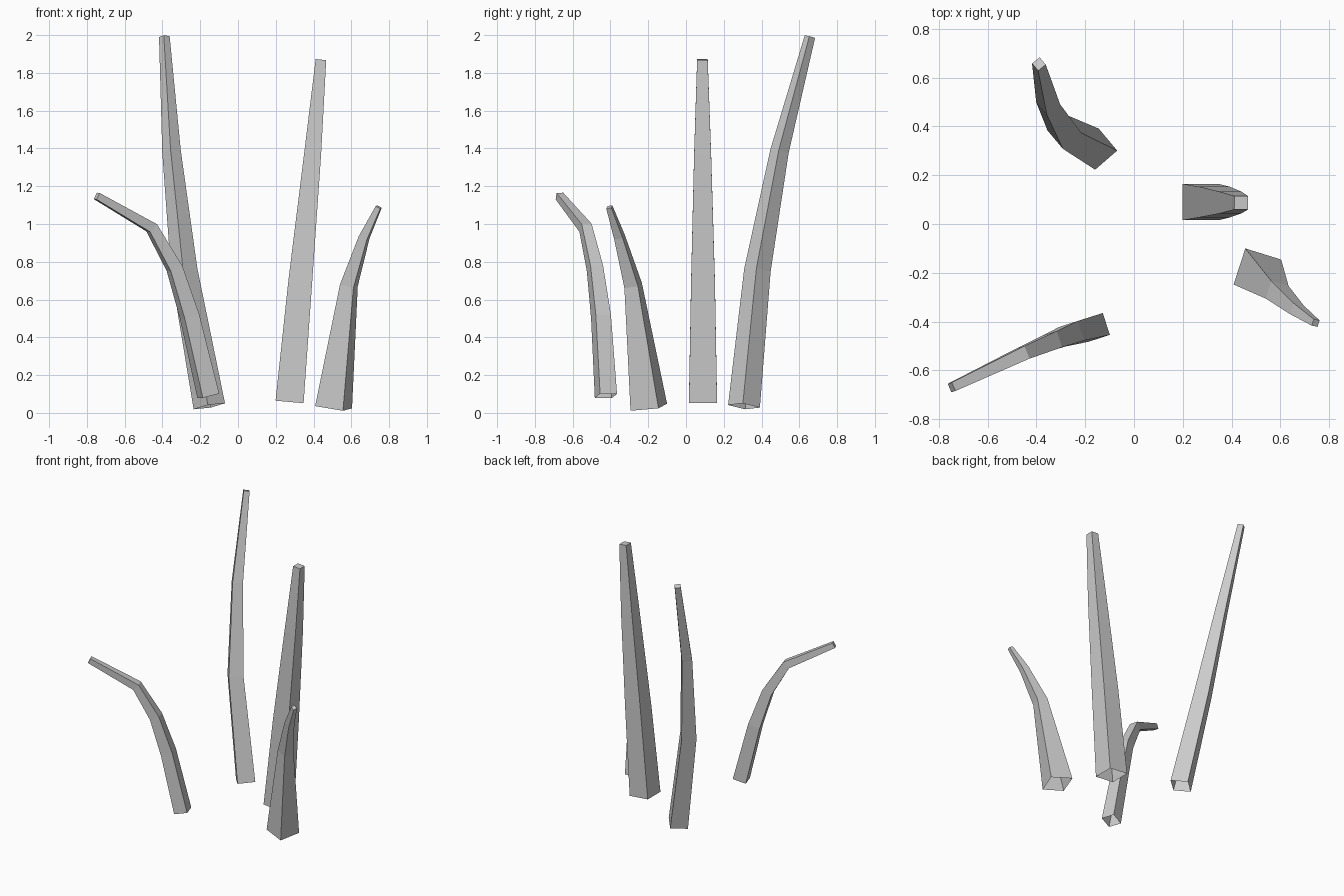
import bpy
import bmesh
from math import cos, sin, radians
from mathutils import Vector

cube = bpy.data.objects.get("Cube")
if cube:
    bpy.data.objects.remove(cube, do_unlink=True)

# One plain grey for every stalk
grey = bpy.data.materials.new("light_grey")
grey.use_nodes = True
colour = (0.6, 0.6, 0.6, 1)
grey.diffuse_color = colour
grey.node_tree.nodes["Principled BSDF"].inputs["Base Color"].default_value = colour


def path_direction(points, index):
    """Average direction of the segments meeting at a path point."""
    total = Vector()
    if index > 0:
        total += (points[index] - points[index - 1]).normalized()
    if index < len(points) - 1:
        total += (points[index + 1] - points[index]).normalized()
    return total.normalized()


def make_stalk(name, heading, stations):
    """Sweep a tapering square along a path; open at the root, capped at the tip."""
    points = [Vector(station[:3]) for station in stations]
    angle = radians(heading)
    axis = Vector((cos(angle), sin(angle), 0))
    bm = bmesh.new()
    rings = []
    for index, station in enumerate(stations):
        along = path_direction(points, index)
        side = (axis - along * axis.dot(along)).normalized()
        across = along.cross(side)
        half = station[3]
        corners = ((1, 1), (-1, 1), (-1, -1), (1, -1))
        rings.append([bm.verts.new(points[index] + half * (side * a + across * b))
                      for a, b in corners])
    for lower, upper in zip(rings, rings[1:]):
        for k in range(4):
            n = (k + 1) % 4
            bm.faces.new((lower[k], lower[n], upper[n], upper[k]))
    bm.faces.new(rings[-1])
    mesh = bpy.data.meshes.new(name)
    bm.to_mesh(mesh)
    bm.free()
    mesh.materials.append(grey)
    stalk = bpy.data.objects.new(name, mesh)
    bpy.context.collection.objects.link(stalk)
    return stalk


# Each station: x, y, z of the centre, then half the width of the square
make_stalk("straight_stalk", 90, [
    (0.273, 0.09, 0.058, 0.0745),
    (0.33, 0.09, 0.7, 0.063),
    (0.395, 0.088, 1.37, 0.045),
    (0.439, 0.087, 1.87, 0.028),
])
make_stalk("tall_back_stalk", 40, [
    (-0.152, 0.307, 0.035, 0.06),
    (-0.285, 0.378, 0.755, 0.05),
    (-0.352, 0.495, 1.385, 0.035),
    (-0.39, 0.656, 1.992, 0.02),
])
make_stalk("bent_front_stalk", -72, [
    (-0.157, -0.424, 0.09, 0.047),
    (-0.256, -0.45, 0.51, 0.042),
    (-0.336, -0.482, 0.765, 0.035),
    (-0.457, -0.532, 0.98, 0.028),
    (-0.748, -0.67, 1.148, 0.019),
])
make_stalk("short_front_stalk", -18, [
    (0.506, -0.197, 0.03, 0.078),
    (0.587, -0.28, 0.675, 0.038),
    (0.668, -0.352, 0.93, 0.024),
    (0.745, -0.406, 1.09, 0.014),
])
